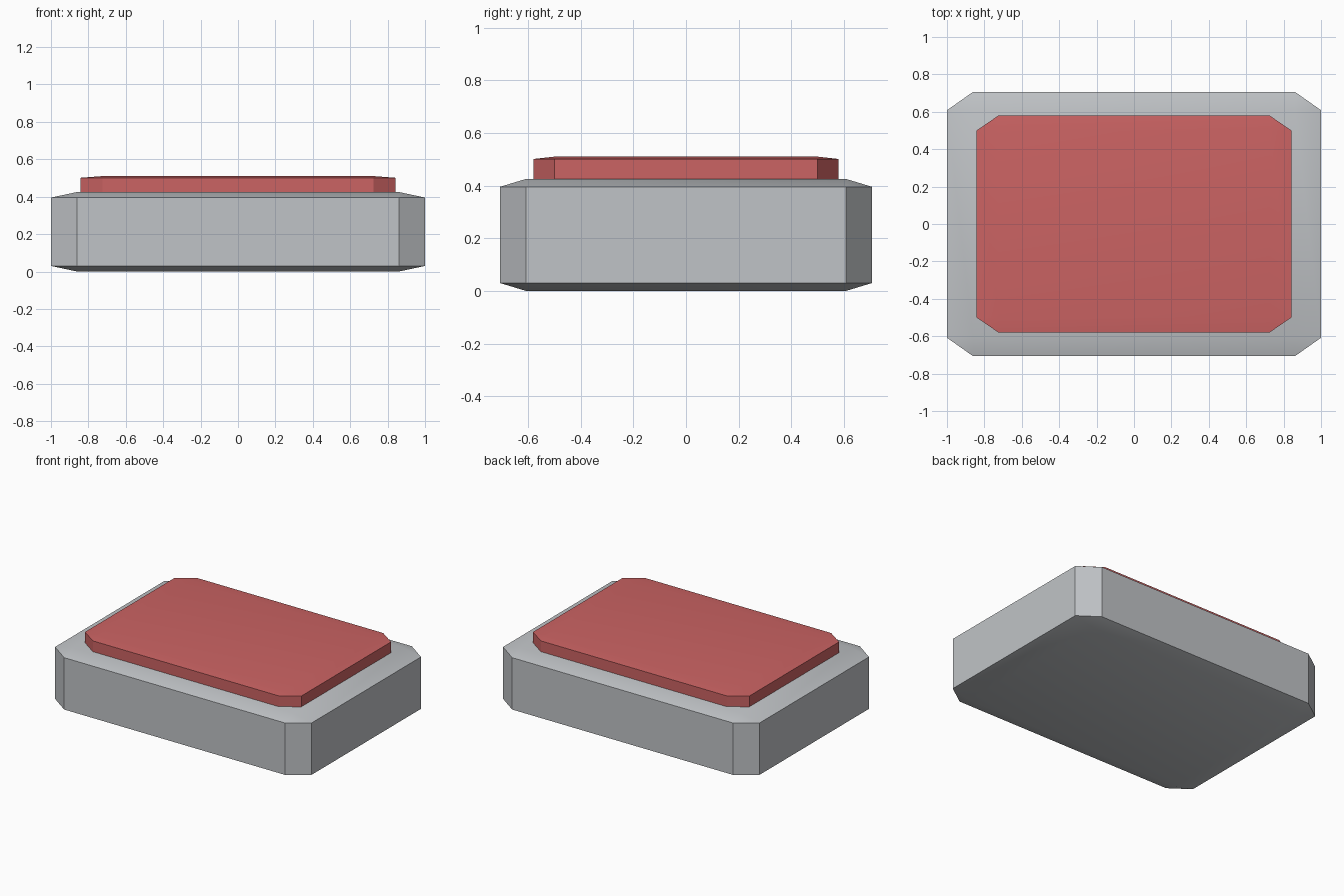
import bpy
import bmesh
from mathutils import Vector

cube = bpy.data.objects.get("Cube")
if cube:
    bpy.data.objects.remove(cube, do_unlink=True)


def make_material(name, rgb):
    mat = bpy.data.materials.new(name)
    mat.use_nodes = True
    color = (*rgb, 1.0)
    mat.diffuse_color = color
    mat.node_tree.nodes["Principled BSDF"].inputs["Base Color"].default_value = color
    return mat


def chamfered_block(name, half_size, center_z, chamfer, mat):
    """Chamfer a cube, then stretch it so the chamfer follows the proportions."""
    bm = bmesh.new()
    bmesh.ops.create_cube(bm, size=2)
    bmesh.ops.bevel(bm, geom=bm.edges[:], offset=chamfer, segments=1,
                    profile=0.5, affect='EDGES')
    bmesh.ops.scale(bm, vec=Vector(half_size), verts=bm.verts)
    bmesh.ops.recalc_face_normals(bm, faces=bm.faces)
    mesh = bpy.data.meshes.new(name)
    bm.to_mesh(mesh)
    bm.free()
    mesh.materials.append(mat)
    obj = bpy.data.objects.new(name, mesh)
    obj.location.z = center_z
    bpy.context.collection.objects.link(obj)
    # Soft shading on shallow chamfers, crisp vertical corners
    bpy.ops.object.select_all(action='DESELECT')
    obj.select_set(True)
    bpy.context.view_layer.objects.active = obj
    bpy.ops.object.shade_smooth_by_angle(angle=0.52)
    return obj


grey = make_material("light grey", (0.53, 0.55, 0.57))
red = make_material("soft red", (0.60, 0.125, 0.125))

# Base block, and the pad set into its top
chamfered_block("base", (1.0, 0.707, 0.2125), 0.2125, 0.14, grey)
chamfered_block("top_pad", (0.843, 0.58, 0.065), 0.445, 0.14, red)
